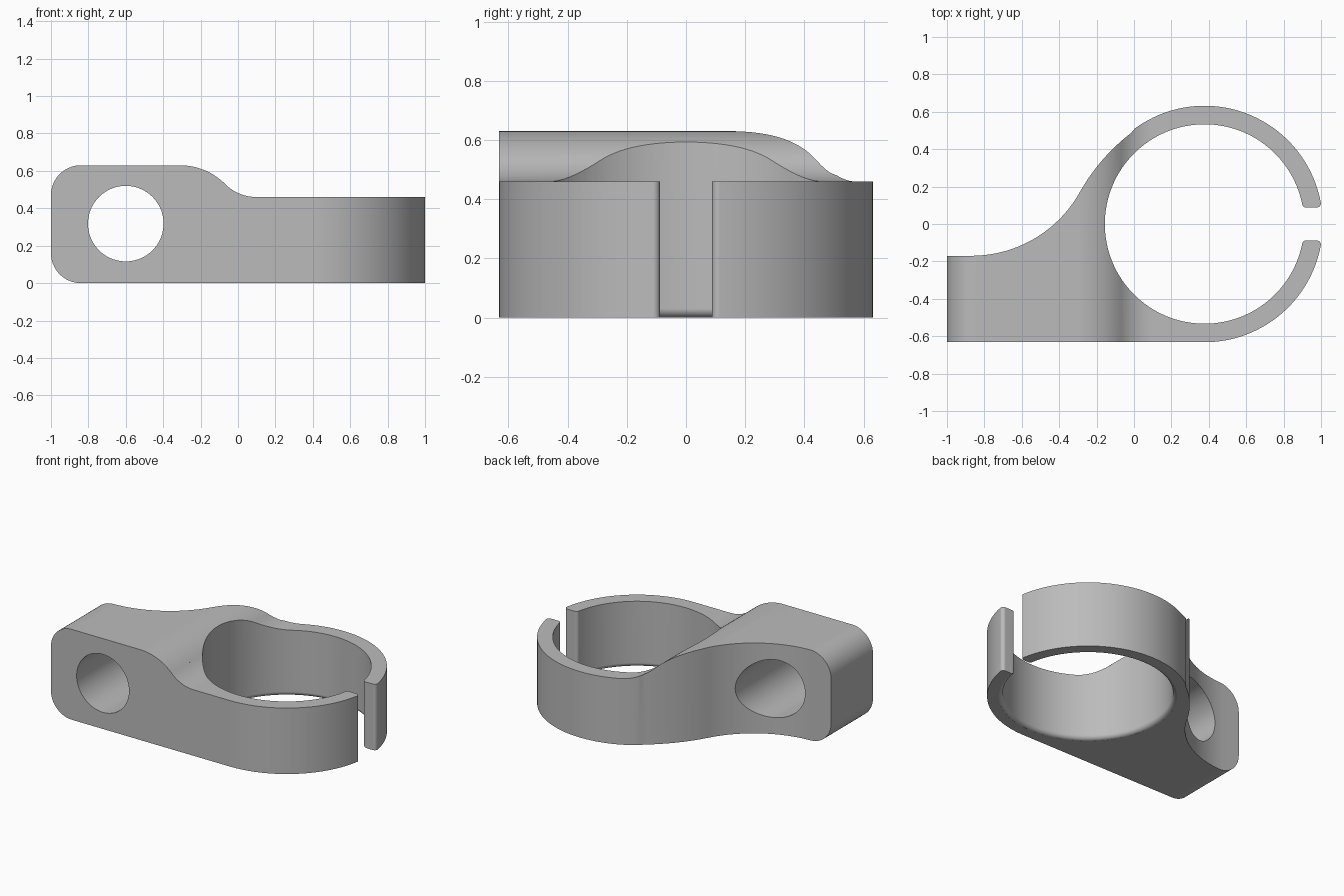
import bpy, bmesh
from math import sin, cos, radians, sqrt, tau
from mathutils import Vector

if "Cube" in bpy.data.objects:
    bpy.data.objects.remove(bpy.data.objects["Cube"])

CX, R_OUT, R_IN = 0.377, 0.632, 0.533   # ring centre and radii

grey = bpy.data.materials.new("mid grey")
grey.use_nodes = True
grey.diffuse_color = (0.5, 0.5, 0.5, 1)
grey.node_tree.nodes["Principled BSDF"].inputs["Base Color"].default_value = (0.5, 0.5, 0.5, 1)


def arc(cx, cy, r, a0, a1, n=16):
    """Points on an arc, angles in degrees."""
    steps = [radians(a0 + (a1 - a0) * i / n) for i in range(n + 1)]
    return [(cx + r * cos(a), cy + r * sin(a)) for a in steps]


def finish(name, bm):
    bmesh.ops.remove_doubles(bm, verts=bm.verts, dist=1e-5)
    bmesh.ops.recalc_face_normals(bm, faces=bm.faces)
    mesh = bpy.data.meshes.new(name)
    bm.to_mesh(mesh)
    bm.free()
    mesh.materials.append(grey)
    obj = bpy.data.objects.new(name, mesh)
    bpy.context.collection.objects.link(obj)
    return obj


def prism(name, outline, axis, lo, hi):
    """Extrude an outline along z (plan) or along y (side profile)."""
    bm = bmesh.new()
    if axis == "z":
        verts = [bm.verts.new((u, v, lo)) for u, v in outline]
        move = Vector((0, 0, hi - lo))
    else:
        verts = [bm.verts.new((u, lo, v)) for u, v in outline]
        move = Vector((0, hi - lo, 0))
    face = bm.faces.new(verts)
    made = bmesh.ops.extrude_face_region(bm, geom=[face], use_keep_orig=True)["geom"]
    bmesh.ops.translate(bm, vec=move, verts=[g for g in made if isinstance(g, bmesh.types.BMVert)])
    return finish(name, bm)


def combine(target, tool, operation):
    mod = target.modifiers.new(operation.lower(), "BOOLEAN")
    mod.operation, mod.solver, mod.object = operation, "EXACT", tool
    bpy.context.view_layer.objects.active = target
    bpy.ops.object.modifier_apply(modifier=mod.name)
    bpy.data.objects.remove(tool)


# Plan outline: straight front, round ring, then a sweeping neck to the block
plan = [(-1.1, -R_OUT)]
plan += arc(CX, 0, R_OUT, -90, 126, 84)
plan += arc(0.617, -0.339, 1.04, 127.5, 150.7, 14)
plan += arc(-0.87, 0.495, 0.665, -30.5, -90, 28)
plan += [(-1.1, -0.17)]
clamp = prism("clamp_body", plan, "z", -0.1, 0.9)

# Side profile: rounded block end stepping down to the ring height
side = arc(-0.84, 0.16, 0.16, 270, 180)
side += arc(-0.84, 0.47, 0.16, 180, 90)
side += arc(-0.31, 0.29, 0.34, 90, 45)
side += arc(0.1, 0.70, 0.24, 225, 270)
side += [(1.2, 0.46), (1.2, 0)]
combine(clamp, prism("side_profile", side, "y", -0.9, 0.9), "INTERSECT")

# Large vertical bore with a rounded lower lip
lip = 0.03
section = [(0, -0.1), (R_IN + lip + 0.004, -0.1)]
section += arc(R_IN + lip, lip, lip, 262, 180, 8)
section += [(R_IN, 0.9), (0, 0.9)]
bm = bmesh.new()
verts = [bm.verts.new((CX + r, 0, z)) for r, z in section]
edges = [bm.edges.new(pair) for pair in zip(verts, verts[1:])]
bmesh.ops.spin(bm, geom=verts + edges, cent=(CX, 0, 0), axis=(0, 0, 1),
               angle=tau, steps=128, use_duplicate=False)
combine(clamp, finish("bore_cutter", bm), "DIFFERENCE")

# Opening in the ring, flared so that the tips are rounded
half, r = 0.088, 0.022
y = half + r
x_in, x_out = CX + sqrt(R_IN ** 2 - y ** 2), CX + sqrt(R_OUT ** 2 - y ** 2)
upper = [(0.8, y)] + arc(x_in + r, y, r, 180, 270, 6)
upper += arc(x_out - r, y, r, 270, 360, 6) + [(1.2, y)]
gap = upper + [(px, -py) for px, py in reversed(upper)]
combine(clamp, prism("gap_cutter", gap, "z", -0.2, 1), "DIFFERENCE")

# Round cross hole through the block
hole = arc(-0.6, 0.318, 0.202, 0, 360, 72)[:-1]
combine(clamp, prism("hole_cutter", hole, "y", -1, 1), "DIFFERENCE")

# Smooth curved walls, crisp edges
bpy.ops.object.select_all(action="DESELECT")
clamp.select_set(True)
bpy.context.view_layer.objects.active = clamp
bpy.ops.object.shade_smooth_by_angle(angle=radians(30))
weighted = clamp.modifiers.new("weighted_normals", "WEIGHTED_NORMAL")
weighted.keep_sharp = True
